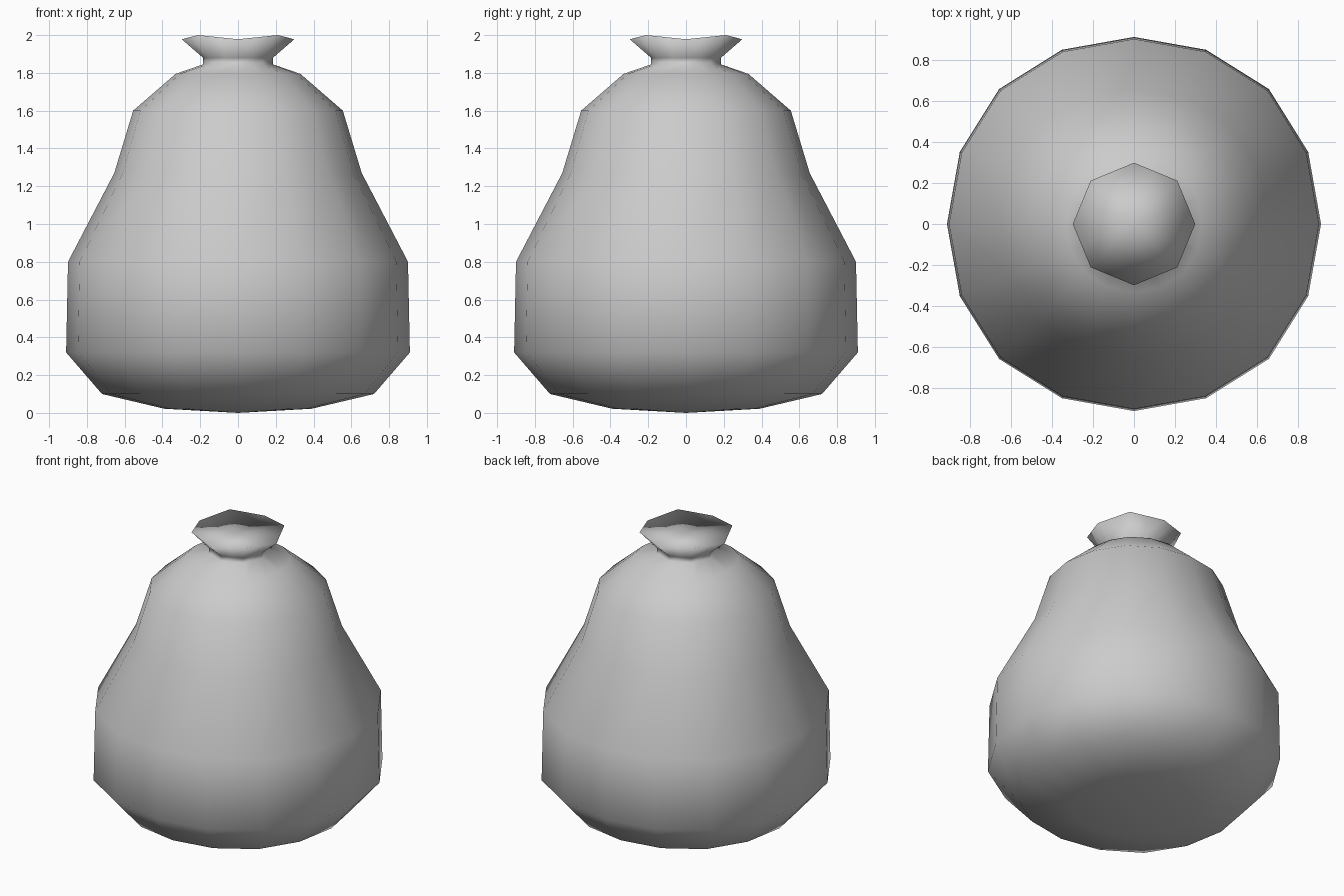
import bpy, bmesh
from math import pi, sin, cos

if "Cube" in bpy.data.objects:
    bpy.data.objects.remove(bpy.data.objects["Cube"])

SIDES = 16
# (radius, height, octagonal?, extra height on the diagonals)
PROFILE = [
    (0.39, 0.022, False, 0.0),
    (0.72, 0.10, False, 0.0),
    (0.91, 0.32, False, 0.0),
    (0.90, 0.80, False, 0.0),
    (0.655, 1.27, False, 0.0),
    (0.555, 1.60, False, 0.0),
    (0.33, 1.795, False, 0.0),
    (0.185, 1.845, True, 0.0),
    (0.185, 1.88, True, 0.0),
    (0.298, 1.978, True, 0.022),
]


def make_ring(bm, radius, z, octagon, lift):
    ring = []
    for k in range(SIDES):
        a = 2 * pi * k / SIDES
        if octagon:      # odd points lie on the middle of the octagon's sides
            f = cos(pi / 8) if k % 2 else 1.0
        else:            # slightly fuller towards the diagonals
            f = (1.0, 1.008, 1.02, 1.008)[k % 4]
        up = lift * (0.0, 0.5, 1.0, 0.5)[k % 4]
        ring.append(bm.verts.new((radius * f * cos(a), radius * f * sin(a), z + up)))
    return ring


def close_ring(bm, ring, z):
    tip = bm.verts.new((0, 0, z))
    for k in range(SIDES):
        bm.faces.new((ring[k], ring[(k + 1) % SIDES], tip))


# Tied sack: rounded body, pinched neck and flared gathered top
bm = bmesh.new()
rings = [make_ring(bm, *p) for p in PROFILE]
for lo, hi in zip(rings, rings[1:]):
    for k in range(SIDES):
        j = (k + 1) % SIDES
        bm.faces.new((lo[k], lo[j], hi[j], hi[k]))
close_ring(bm, rings[0], 0.0)
close_ring(bm, rings[-1], 1.965)
bmesh.ops.recalc_face_normals(bm, faces=bm.faces)
for f in bm.faces:
    f.smooth = True

mesh = bpy.data.meshes.new("sack")
bm.to_mesh(mesh)
bm.free()
bpy.context.collection.objects.link(bpy.data.objects.new("sack", mesh))
